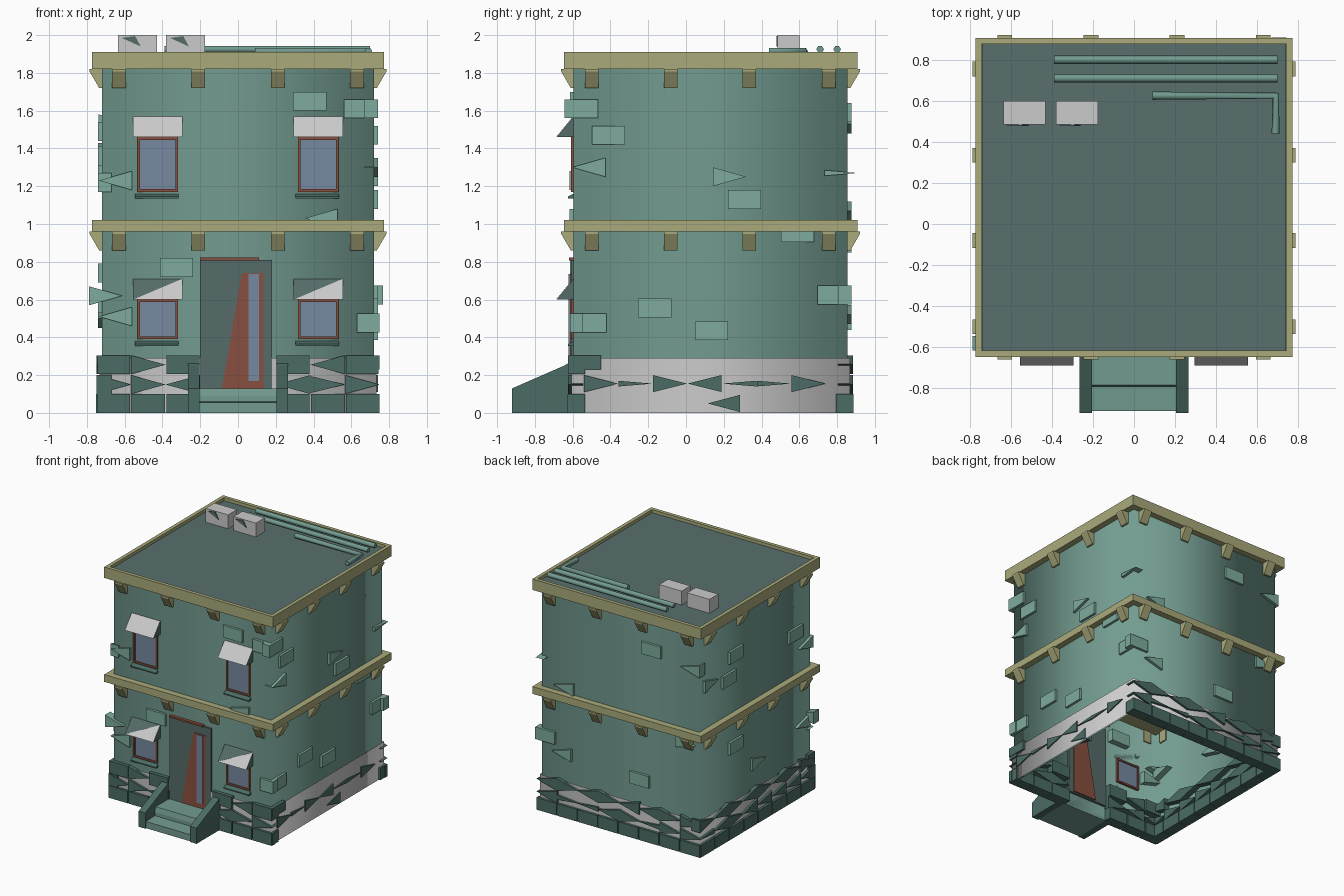
import bpy, bmesh, math, random
from mathutils import Vector

if "Cube" in bpy.data.objects:
    bpy.data.objects.remove(bpy.data.objects["Cube"])

random.seed(4)
X, Y0, Y1 = 0.72, -0.595, 0.855          # wall planes
COL = dict(wall=(.17, .33, .28), brick=(.21, .41, .34), stone=(.07, .15, .13),
           trim=(.4, .4, .2), roof=(.1, .16, .155), wood=(.25, .08, .05),
           glass=(.18, .25, .35), dark=(.09, .15, .14), grey=None)
MATS = {}
for key, c in COL.items():
    if c:
        MATS[key] = bpy.data.materials.new(key)
        MATS[key].diffuse_color = (*c, 1)
PARTS = {}                               # name -> (bmesh, material key)


def part(name, mat):
    return PARTS.setdefault(name, (bmesh.new(), mat))[0]


def loft(name, mat, a, b, caps=True):
    """Skin two matching loops of points."""
    bm = part(name, mat)
    va, vb = [bm.verts.new(p) for p in a], [bm.verts.new(p) for p in b]
    n = len(a)
    for i in range(n):
        j = (i + 1) % n
        bm.faces.new((va[i], va[j], vb[j], vb[i]))
    if caps:
        bm.faces.new(va)
        bm.faces.new(vb)


def at(side, u, out, z):
    """Point on a wall: u along it, out away from it."""
    return {'front': (u, Y0 - out, z), 'back': (u, Y1 + out, z),
            'left': (-X - out, u, z), 'right': (X + out, u, z)}[side]


def plate(name, mat, side, poly, o0, o1):
    loft(name, mat, [at(side, u, o0, z) for u, z in poly], [at(side, u, o1, z) for u, z in poly])


def slab(name, mat, side, u0, u1, z0, z1, o0, o1):
    plate(name, mat, side, [(u0, z0), (u1, z0), (u1, z1), (u0, z1)], o0, o1)


def profile(name, mat, side, u0, u1, prof):
    """Extrude an (out, z) profile along the wall."""
    loft(name, mat, [at(side, u0, o, z) for o, z in prof], [at(side, u1, o, z) for o, z in prof])


def wedge(name, mat, side, u, z, w, h, d, o0, o1):
    plate(name, mat, side, [(u - d * w / 2, z - h / 2), (u + d * w / 2, z),
                            (u - d * w / 2, z + h / 2)], o0, o1)


def rect(e, z):
    return [(-X - e, Y0 - e, z), (X + e, Y0 - e, z), (X + e, Y1 + e, z), (-X - e, Y1 + e, z)]


# Open-bottomed shell and plinth
loft('walls', 'wall', rect(0, 0), rect(0, 1.86), caps=False)
loft('plinth', 'grey', rect(.012, 0), rect(.012, .29), caps=False)

# Cornices, the upper one a parapet around the sunken roof
E, H = .052, .025
loft('floor_cornice', 'trim', rect(E, .96), rect(E, 1.02))
loft('roof_cornice', 'trim', rect(E, 1.82), rect(E, 1.91), caps=False)
loft('roof_cornice', 'trim', rect(E, 1.91), rect(E - .03, 1.91), caps=False)
loft('roof_cornice', 'trim', rect(E - .03, 1.91), rect(E - .03, 1.88), caps=False)
loft('roof_cornice', 'trim', rect(E, 1.82), rect(-.01, 1.82), caps=False)
loft('roof', 'roof', rect(E - .031, 1.87), rect(E - .031, 1.885))

# Brackets under both cornices
for top in (.96, 1.82):
    prof = [(-.01, top), (.066, top), (.066, top - .012), (.015, top - .1), (-.01, top - .1)]
    for side in ('front', 'back', 'left', 'right'):
        us = (-.63, -.21, .21, .63) if side in ('front', 'back') else (-.5, -.08, .335, .755)
        for u in us:
            profile('brackets', 'trim', side, u - .036, u + .036, prof)

# Windows with frame, sill and awning
for cx in (-.425, .425):
    for z0, z1, upper in ((.39, .60, False), (1.17, 1.46, True)):
        a, b, t = cx - .108, cx + .108, .014
        slab('window_glass', 'glass', 'front', a + t, b - t, z0 + t, z1, -.01, .006)
        slab('window_frames', 'wood', 'front', a, a + t, z0, z1, -.02, .014)
        slab('window_frames', 'wood', 'front', b - t, b, z0, z1, -.02, .014)
        slab('window_frames', 'wood', 'front', a, b, z0, z0 + t, -.02, .014)
        slab('window_frames', 'wood', 'front', a, b, z1 - t, z1, -.02, .014)
        profile('window_sills', 'stone', 'front', cx - .12, cx + .11,
                [(0, z0 - .01), (.03, z0 - .025), (.03, z0 - .035), (0, z0 - .035)])
        l, r = cx - .13, cx + .13
        profile('awning_sides', 'dark', 'front', l, r, [(0, z1), (.09, z1), (0, z1 + .11)])
        sheet = [(l, .093, z1), (r, .093, z1), (r, .003, z1 + .11)]
        if upper:
            sheet.append((l, .003, z1 + .11))
        loft('awnings', 'grey', [at('front', *p) for p in sheet],
             [at('front', u, o - .002, z) for u, o, z in sheet])

# Doorway with a half broken door
slab('doorway', 'dark', 'front', -.2, .18, .12, .81, -.02, .015)
slab('door_lintel', 'wood', 'front', -.2, .11, .808, .822, 0, .024)
plate('door_leaf', 'wood', 'front', [(-.085, .13), (.135, .13), (.135, .74), (.02, .74)], -.03, .019)
slab('door_glass', 'glass', 'front', .055, .11, .17, .735, 0, .026)

# Entrance steps and sloped cheek walls
profile('steps', 'wall', 'front', -.21, .21,
        [(0, 0), (.315, 0), (.315, .055), (.2, .06), (.2, .09), (.19, .13), (0, .13)])
for s in (-.235, .235):
    profile('step_cheeks', 'stone', 'front', s - .03, s + .03,
            [(0, 0), (.325, 0), (.325, .13), (.05, .25), (0, .28)])

# Stone courses round the base
for side in ('front', 'back', 'left'):
    if side == 'front':
        runs = [(-.75, -.2), (.2, .75)]
    else:
        runs = [(-.75, .75)] if side == 'back' else [(-.62, .885)]
    for lo, hi in runs:
        n = round((hi - lo) / .18)
        w = (hi - lo) / n
        for i in range(n):
            a = lo + i * w
            slab('base_stones', 'stone', side, a + .004, a + w - .004, 0, .1, -.06, .032)
            wedge('base_stones', 'stone', side, a + w / 2, .15, w, random.choice((.1, .09, .035)),
                  random.choice((-1, 1)), -.05, .03)
            if side == 'front' and i % 2 == 0:
                slab('base_stones', 'stone', side, a + .005, a + w - .005, .205, .305, -.06, .03)
            else:
                wedge('base_stones', 'stone', side, a + w / 2, .255, w, .1,
                      random.choice((-1, 1)), -.05, .03)
for i, h in enumerate((.09, .03, .09, .09, .03, .03, .09)):
    wedge('base_stones', 'stone', 'right', -.45 + .183 * i, .155, .18, h,
          (1, 1, 1, -1, -1, 1, 1)[i], -.05, .022)
wedge('base_stones', 'stone', 'right', .2, .05, .17, .09, -1, -.05, .02)
slab('base_stones', 'stone', 'right', -.62, -.45, .23, .305, -.06, .03)
slab('base_stones', 'stone', 'right', -.62, -.59, 0, .1, -.06, .03)
slab('base_stones', 'stone', 'right', .855, .885, 0, .1, -.06, .03)

# Loose bricks showing through the walls: (u, z), whole then broken
bricks = {
    'front': ([(.38, 1.65), (.65, 1.61), (-.325, .77), (.69, .475)], [(-.65, 1.23, -1), (-.65, .51, -1), (.44, 1.03, -1), (-.7, .62, 1)]),
    'right': ([(-.41, 1.47), (-.555, 1.61), (.31, 1.13), (.59, .955), (-.165, .555), (-.51, .475), (.135, .435), (.785, .625)],
              [(-.515, 1.3, -1), (.23, 1.25, 1), (.82, 1.27, 1)]),
    'back': ([(-.29, 1.59), (-.18, .49), (.68, .625)], [(.51, 1.07, 1), (-.65, 1.53, 1), (.53, .52, 1), (-.6, .9, -1)]),
    'left': ([(.39, 1.49), (.48, 1.32), (.39, .74), (-.39, 1.36)], [(.72, 1.38, -1), (-.48, .58, 1), (-.52, 1.22, 1), (.1, .5, -1)])}
for side, (whole, broken) in bricks.items():
    for u, z in whole:
        w = .06 if abs(u - .69) < .001 else .088
        slab('wall_bricks', 'brick', side, u - w, u + w, z - .05, z + .05, -.05, .02)
    for u, z, d in broken:
        wedge('wall_bricks', 'brick', side, u, z, .175, .03 if u == .82 else .1, d, -.05, .022)


# Rooftop tanks with dark vents
def box(name, mat, x0, x1, y0, y1, z0, z1):
    loft(name, mat, [(x0, y0, z0), (x1, y0, z0), (x1, y1, z0), (x0, y1, z0)],
         [(x0, y0, z1), (x1, y0, z1), (x1, y1, z1), (x0, y1, z1)])


for x in (-.635, -.38):
    box('rooftop_units', 'grey', x, x + .205, .485, .6, 1.885, 2.0)
    tri = [(x + .02, 1.985), (x + .12, 1.94), (x + .09, 1.995)]
    loft('unit_vents', 'dark', [(a, .478, z) for a, z in tri], [(a, .49, z) for a, z in tri])

# Rooftop pipes
for i, pts in enumerate(([(-.39, .8), (.7, .8)], [(-.39, .71), (.7, .71)],
                         [(.09, .625), (.69, .625), (.69, .44)])):
    cu = bpy.data.curves.new('roof_pipe', 'CURVE')
    cu.dimensions = '3D'
    cu.bevel_depth, cu.bevel_resolution, cu.use_fill_caps = .02, 1, True
    sp = cu.splines.new('POLY')
    sp.points.add(len(pts) - 1)
    for p, (x, y) in zip(sp.points, pts):
        p.co = (x, y, 1.915 if i == 2 else 1.925, 1)
    cu.materials.append(MATS['wall'])
    bpy.context.collection.objects.link(bpy.data.objects.new('roof_pipe', cu))

# Turn the collected parts into objects
for name, (bm, mat) in PARTS.items():
    bmesh.ops.remove_doubles(bm, verts=bm.verts[:], dist=1e-5) if name == 'roof_cornice' else None
    bmesh.ops.recalc_face_normals(bm, faces=bm.faces[:])
    for f in bm.faces:
        f.smooth = name in ('walls', 'plinth')
    me = bpy.data.meshes.new(name)
    bm.to_mesh(me)
    bm.free()
    if mat in MATS:
        me.materials.append(MATS[mat])
    bpy.context.collection.objects.link(bpy.data.objects.new(name, me))

for m in bpy.data.materials:
    if m.users and not m.is_grease_pencil:
        m.use_nodes = True
        m.node_tree.nodes["Principled BSDF"].inputs["Base Color"].default_value = m.diffuse_color
